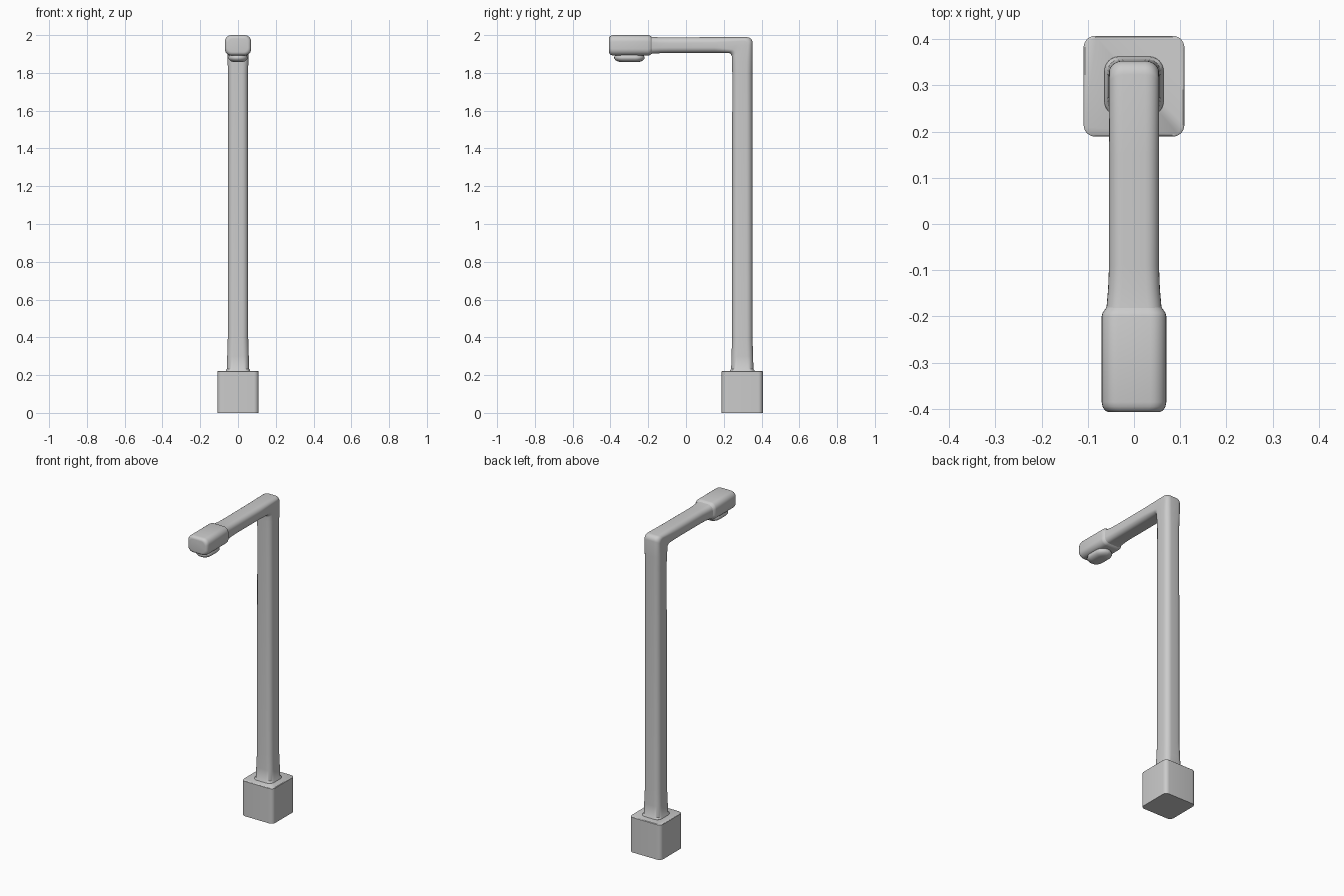
import bpy, bmesh, math
from mathutils import Vector

if "Cube" in bpy.data.objects:
    bpy.data.objects.remove(bpy.data.objects["Cube"])


def section(inner, outer, half_x, r):
    """Rounded rectangle spanning x and the (y, z) line from inner to outer."""
    a, b = Vector((0, *inner)), Vector((0, *outer))
    mid, v = (a + b) / 2, (b - a).normalized()
    half_v = (b - a).length / 2
    r = min(r, half_x * 0.99, half_v * 0.99)
    ring = []
    for k, (sx, sv) in enumerate(((1, 1), (-1, 1), (-1, -1), (1, -1))):
        for i in range(7):
            t = math.radians(90 * k + 15 * i)
            p = sx * (half_x - r) + r * math.cos(t)
            q = sv * (half_v - r) + r * math.sin(t)
            ring.append(mid + Vector((p, 0, 0)) + v * q)
    return ring


def flat(z, cy, hx, hy, r):
    return section((cy - hy, z), (cy + hy, z), hx, r)


def loft(name, rings, angle=40):
    bm = bmesh.new()
    vs = [[bm.verts.new(p) for p in ring] for ring in rings]
    n = len(vs[0])
    for a, b in zip(vs, vs[1:]):
        for i in range(n):
            j = (i + 1) % n
            bm.faces.new((a[i], a[j], b[j], b[i]))
    bm.faces.new(vs[0][::-1])
    bm.faces.new(vs[-1])
    bmesh.ops.recalc_face_normals(bm, faces=bm.faces)
    me = bpy.data.meshes.new(name)
    bm.to_mesh(me)
    bm.free()
    ob = bpy.data.objects.new(name, me)
    bpy.context.collection.objects.link(ob)
    bpy.context.view_layer.objects.active = ob
    ob.select_set(True)
    bpy.ops.object.shade_smooth_by_angle(angle=math.radians(angle))
    ob.select_set(False)
    return ob


# Base block
C = 0.298
loft("base_block", [flat(0, C, 0.109, 0.109, 0.025), flat(0.219, C, 0.109, 0.109, 0.025),
                    flat(0.222, C, 0.106, 0.106, 0.024)])

# Post with flared foot, rounded elbow and horizontal arm
rings = [flat(z, C, h, h, 0.032) for z, h in
         ((0.21, 0.065), (0.226, 0.064), (0.233, 0.059), (0.3, 0.057), (0.4, 0.054),
          (1.8, 0.053), (1.86, 0.055))]
for i in range(7):
    t = math.radians(15 * i)
    c, s = math.cos(t), math.sin(t)
    rings.append(section((0.223 + 0.02 * c, 1.885 + 0.02 * s),
                         (0.323 + 0.03 * c, 1.959 + 0.03 * s), 0.054, 0.03))
for y, hx, lo, hi in ((0.15, 0.054, 1.905, 1.989), (-0.09, 0.054, 1.905, 1.988),
                      (-0.14, 0.056, 1.904, 1.988), (-0.175, 0.059, 1.902, 1.99),
                      (-0.2, 0.062, 1.899, 1.992)):
    rings.append(section((y, lo), (y, hi), hx, 0.03))
loft("post_and_arm", rings)

# Lamp head with softened ends
rings = [section((y, 1.892 + d), (y, 2.0 - d), 0.07 - d, 0.035 - d * 0.5)
         for y, d in ((-0.178, 0.012), (-0.185, 0.007), (-0.192, 0.002), (-0.2, 0), (-0.385, 0),
                      (-0.395, 0.002), (-0.402, 0.006), (-0.406, 0.012), (-0.407, 0.018))]
loft("lamp_head", rings)

# Lens bulging under the head
rings = [flat(z, -0.3, hx, hy, 0.05) for z, hx, hy in
         ((1.9, 0.046, 0.076), (1.889, 0.047, 0.077), (1.884, 0.05, 0.08), (1.876, 0.05, 0.08),
          (1.868, 0.045, 0.074), (1.862, 0.037, 0.065), (1.858, 0.026, 0.052), (1.857, 0.012, 0.035))]
loft("lamp_lens", rings, 60)
